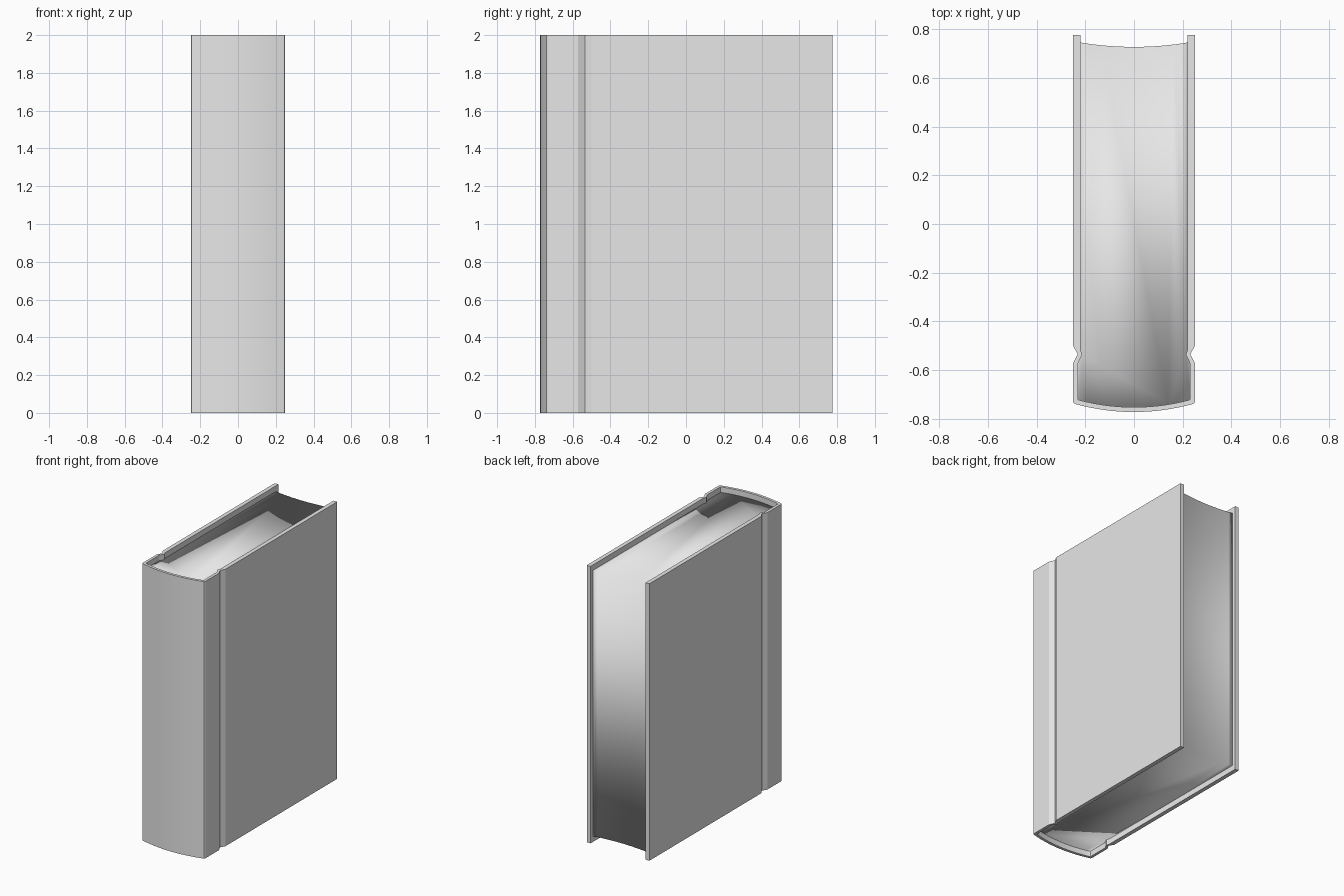
import bpy, bmesh, math

HEIGHT = 2.0
PAGE_INSET = 0.04

cube = bpy.data.objects.get("Cube")
if cube:
    bpy.data.objects.remove(cube, do_unlink=True)

grey = bpy.data.materials.new("plain_grey")
grey.use_nodes = True
grey.diffuse_color = (0.8, 0.8, 0.8, 1)
grey.node_tree.nodes["Principled BSDF"].inputs["Base Color"].default_value = (0.8, 0.8, 0.8, 1)


def arc(half_width, y_end, y_mid, steps=16):
    """Shallow arc from +half_width to -half_width."""
    pts = []
    for i in range(steps + 1):
        t = 1 - 2 * i / steps
        pts.append((half_width * t, y_mid + (y_end - y_mid) * t * t))
    return pts


def mirrored(side):
    return [(-x, y) for x, y in reversed(side)]


def extrude_profile(name, points, z0, z1):
    """Closed plan outline raised into a solid."""
    bm = bmesh.new()
    face = bm.faces.new([bm.verts.new((x, y, z0)) for x, y in points])
    top = bmesh.ops.extrude_face_region(bm, geom=[face], use_keep_orig=True)["geom"]
    bmesh.ops.translate(bm, verts=[v for v in top if isinstance(v, bmesh.types.BMVert)],
                        vec=(0, 0, z1 - z0))
    bmesh.ops.recalc_face_normals(bm, faces=bm.faces)
    mesh = bpy.data.meshes.new(name)
    bm.to_mesh(mesh)
    bm.free()
    mesh.materials.append(grey)
    obj = bpy.data.objects.new(name, mesh)
    bpy.context.collection.objects.link(obj)
    bpy.ops.object.select_all(action="DESELECT")
    obj.select_set(True)
    bpy.context.view_layer.objects.active = obj
    return obj


# Left side of the cover, running from fore edge to spine
outer_side = [(0.25, 0.775), (0.25, -0.5), (0.231, -0.535), (0.25, -0.572), (0.25, -0.73)]
inner_side = [(0.22, 0.775), (0.22, -0.515), (0.213, -0.537), (0.23, -0.572), (0.23, -0.72)]
outer = outer_side + arc(0.245, -0.738, -0.772) + mirrored(outer_side)
inner = inner_side + arc(0.225, -0.723, -0.752) + mirrored(inner_side)

# Cover: boards, hinge grooves and rounded spine in one wrap
extrude_profile("cover", outer + inner[::-1], 0, HEIGHT)
bpy.ops.object.shade_smooth_by_angle(angle=math.radians(25))

# Page block: fills the cover, with a hollow fore edge
fore_edge = arc(0.22, 0.745, 0.727)
spine_fill = inner_side[1:] + arc(0.225, -0.723, -0.752) + mirrored(inner_side[1:])
extrude_profile("page_block", spine_fill + fore_edge[::-1], PAGE_INSET, HEIGHT - PAGE_INSET)
bpy.ops.object.shade_smooth()
